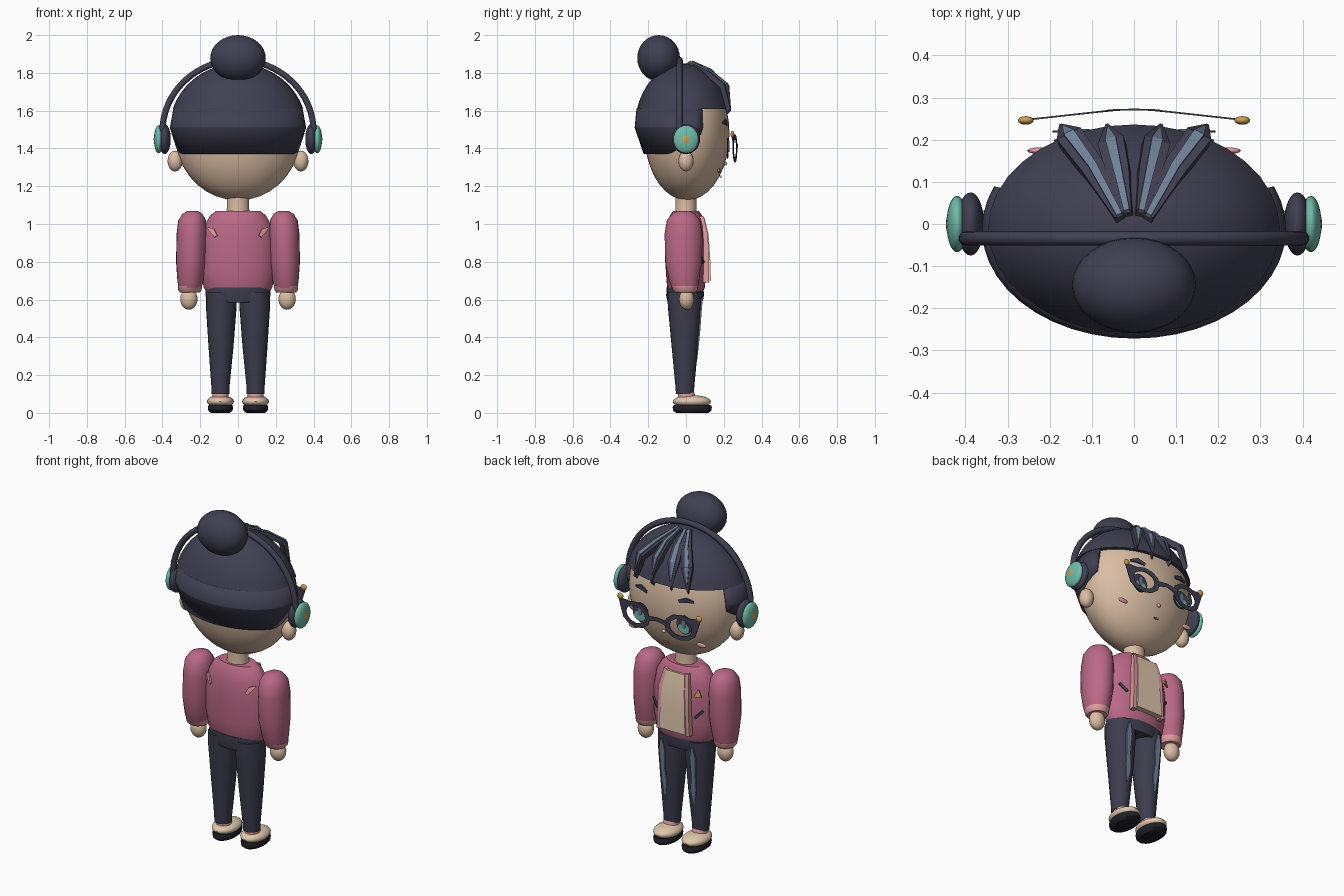
import bpy, bmesh, math
from mathutils import Vector

cube = bpy.data.objects.get("Cube")
if cube:
    bpy.data.objects.remove(cube, do_unlink=True)


def material(name, rgb):
    m = bpy.data.materials.new(name)
    m.use_nodes = True
    m.diffuse_color = (*rgb, 1)
    m.node_tree.nodes["Principled BSDF"].inputs["Base Color"].default_value = (*rgb, 1)
    return m


NAVY = material("navy hair", (.052, .05, .083))
PANTS = material("dark denim", (.045, .047, .073))
ROSE = material("rose jacket", (.49, .14, .235))
SKIN = material("warm skin", (.70, .51, .37))
CREAM = material("cream", (.74, .57, .41))
PINK = material("pale pink", (.73, .33, .34))
TEAL = material("teal", (.16, .50, .40))
GOLD = material("gold", (.60, .35, .09))
SLATE = material("slate blue", (.16, .22, .31))
BLACK = material("near black", (.014, .014, .022))


def finish(name, bm, mat, angle=40):
    bmesh.ops.recalc_face_normals(bm, faces=bm.faces)
    me = bpy.data.meshes.new(name)
    bm.to_mesh(me)
    bm.free()
    me.materials.append(mat)
    ob = bpy.data.objects.new(name, me)
    bpy.context.collection.objects.link(ob)
    bpy.ops.object.select_all(action='DESELECT')
    ob.select_set(True)
    bpy.context.view_layer.objects.active = ob
    bpy.ops.object.shade_smooth_by_angle(angle=math.radians(angle))
    return ob


def ellipsoid(name, centre, radii, mat, seg=28):
    bm = bmesh.new()
    bmesh.ops.create_uvsphere(bm, u_segments=seg, v_segments=seg // 2, radius=1)
    for v in bm.verts:
        v.co = Vector(c + a * r for c, a, r in zip(centre, v.co, radii))
    return finish(name, bm, mat)


def bridge(bm, a, b, closed=True):
    for i in range(len(a) if closed else len(a) - 1):
        j = (i + 1) % len(a)
        bm.faces.new((a[i], a[j], b[j], b[i]))


def loft(name, rings, mat, seg=24):
    """Closed stack of ellipses: (z, rx, ry, cx, cy)."""
    bm = bmesh.new()
    loops = []
    for z, rx, ry, cx, cy in rings:
        angles = [math.tau * i / seg for i in range(seg)]
        loops.append([bm.verts.new((cx + rx * math.cos(t), cy + ry * math.sin(t), z)) for t in angles])
    for a, b in zip(loops, loops[1:]):
        bridge(bm, a, b)
    bm.faces.new(loops[0])
    bm.faces.new(loops[-1])
    return finish(name, bm, mat)


def ribbon(name, points, widths, normal, mat, thick=.008):
    """Thin strip along points, with half widths, thickened inward."""
    bm = bmesh.new()
    pts, n = [Vector(p) for p in points], Vector(normal).normalized()
    loops = []
    for i, (p, w) in enumerate(zip(pts, widths)):
        tangent = pts[min(i + 1, len(pts) - 1)] - pts[max(i - 1, 0)]
        side = tangent.cross(n).normalized() * w
        loops.append([bm.verts.new(q) for q in (p + side, p - side, p - side - n * thick, p + side - n * thick)])
    for a, b in zip(loops, loops[1:]):
        bridge(bm, a, b)
    bm.faces.new(loops[0])
    bm.faces.new(loops[-1])
    return finish(name, bm, mat, 25)


def disc(name, centre, rx, rz, mat, n=16):
    bm = bmesh.new()
    x, y, z = centre
    loops = [[bm.verts.new((x + rx * math.cos(math.tau * i / n), d, z + rz * math.sin(math.tau * i / n)))
              for i in range(n)] for d in (y, y - .005)]
    bridge(bm, *loops)
    for l in loops:
        bm.faces.new(l)
    return finish(name, bm, mat)


# Head, neck and small facial features
ellipsoid("head", (0, .005, 1.48), (.335, .225, .355), SKIN, 36)
loft("neck", [(1.03, .065, .06, 0, 0), (1.09, .058, .055, 0, 0), (1.16, .06, .055, 0, 0)], SKIN)
ellipsoid("nose", (0, .205, 1.32), (.012, .012, .01), SKIN, 12)
disc("mouth", (0, .188, 1.25), .016, .006, ROSE)

# Upper hair cap, ending in a hard lower edge
cap = []
for i in range(10):
    t = math.radians(18 + i * 7.9)
    cap.append((1.5 + .35 * math.sin(t), .364 * math.cos(t), .261 * math.cos(t), 0, -.012))
loft("hair_cap", cap, NAVY, 36)

# Lower back hair, open at the face
bm = bmesh.new()
rows = []
for z, rx, ry in ((1.612, .342, .25), (1.51, .361, .26), (1.37, .322, .212)):
    row = []
    for i in range(29):
        t = math.radians(-203 + 226 * i / 28)
        lift = .13 * max(0, math.sin(t) + .35) if z < 1.4 else 0
        grow = 1 + lift * .6
        row.append(bm.verts.new((rx * grow * math.cos(t), ry * grow * math.sin(t) - .012, z + lift)))
    rows.append(row)
for a, b in zip(rows, rows[1:]):
    bridge(bm, a, b, False)
back_hair = finish("back_hair", bm, NAVY, 20)
shell = back_hair.modifiers.new("thickness", 'SOLIDIFY')
shell.thickness = .02
shell.offset = -1
ellipsoid("hair_bun", (0, -.145, 1.878), (.147, .113, .122), NAVY, 32)

# Headphone band
curve = bpy.data.curves.new("headphone_band", 'CURVE')
curve.dimensions = '3D'
curve.bevel_depth = .017
curve.bevel_resolution = 3
curve.use_fill_caps = True
spline = curve.splines.new('POLY')
spline.points.add(32)
for i, p in enumerate(spline.points):
    t = math.pi * i / 32
    p.co = (.4 * math.cos(t), -.034, 1.49 + .378 * math.sin(t), 1)
curve.materials.append(NAVY)
bpy.context.collection.objects.link(bpy.data.objects.new("headphone_band", curve))

# Jacket body, hips and front panel
loft("jacket", [(.64, .166, .09, 0, 0), (.665, .182, .1, 0, 0), (.75, .195, .107, 0, 0), (.9, .195, .11, 0, 0),
                (.99, .178, .102, 0, 0), (1.045, .148, .085, 0, 0), (1.07, .115, .068, 0, 0)], ROSE, 28)
loft("hips", [(.585, .158, .092, 0, -.005), (.62, .172, .1, 0, -.005), (.665, .17, .098, 0, -.005)], PANTS)
ribbon("shirt_panel", [(0, .098, 1.035), (0, .12, .94), (0, .128, .82), (0, .132, .70)],
       (.06, .072, .08, .085), (0, 1, 0), CREAM, .035)
ribbon("chest_badge", [(-.145, .092, .965), (-.145, .098, .925)], (.003, .022), (-.5, 1, 0), GOLD)


def eyeglass_rim(name, s):
    bm = bmesh.new()
    loops = []
    for depth in (0, -.004):
        for rx, rz, wing in ((.1, .075, 1.42), (.068, .05, 1)):
            loop = []
            for i in range(12):
                k = wing if i == 1 else 1
                t = math.tau * i / 12
                x = .147 + rx * k * math.cos(t)
                z = 1.4 + rz * (k + .45 * (k > 1)) * math.sin(t)
                loop.append(bm.verts.new((s * x, .272 - .11 * max(0, x - .05) + depth, z)))
            loops.append(loop)
    outer, inner, outer_back, inner_back = loops
    for a, b in ((outer, inner), (inner, inner_back), (inner_back, outer_back), (outer_back, outer)):
        bridge(bm, a, b)
    finish(name, bm, NAVY)


ribbon("eyeglass_bridge", [(-.06, .272, 1.405), (0, .274, 1.415), (.06, .272, 1.405)], (.014, .011, .014),
       (0, 1, 0), NAVY, .004)

# Everything that exists on both sides
for s, side in ((1, "left_"), (-1, "right_")):
    # Ears and headphone cups
    ellipsoid(side + "ear", (s * .333, 0, 1.333), (.04, .04, .055), SKIN, 20)
    ellipsoid(side + "ear_pad", (s * .388, 0, 1.45), (.032, .075, .08), NAVY)
    ellipsoid(side + "ear_cup", (s * .42, 0, 1.448), (.025, .067, .074), TEAL)
    ellipsoid(side + "ear_button", (s * .43, 0, 1.448), (.0165, .036, .038), GOLD, 20)

    # Eyes, brows, cheeks and eyeglasses
    disc(side + "eye", (s * .143, .222, 1.4), .05, .054, NAVY)
    disc(side + "iris", (s * .143, .226, 1.381), .037, .028, TEAL)
    disc(side + "eye_shine", (s * .143, .23, 1.41), .014, .03, SLATE)
    ribbon(side + "brow", [(s * .105, .22, 1.528), (s * .15, .212, 1.542), (s * .19, .2, 1.535)],
           (.009, .013, .005), (s * .35, 1, 0), NAVY)
    ellipsoid(side + "cheek", (s * .222, .174, 1.283), (.032, .008, .014), PINK, 16)
    eyeglass_rim(side + "eyeglass_rim", s)
    ellipsoid(side + "eyeglass_stud", (s * .257, .246, 1.475), (.019, .01, .018), GOLD, 16)

    # Fringe locks with pale highlights
    outer = [(.035, .02, 1.858), (.1, .14, 1.8), (.155, .215, 1.738), (.175, .237, 1.61)]
    inner = [(.018, .03, 1.858), (.04, .13, 1.813), (.056, .2, 1.738), (.065, .238, 1.6)]
    for label, path in (("outer_", outer), ("inner_", inner)):
        path = [Vector((s * x, y, z)) for x, y, z in path]
        ribbon(side + label + "lock", path, (.012, .028, .032, .003), (s * .25, .7, .7), NAVY, .03)
        shine = [p + Vector((0, .004, .006)) for p in path]
        shine[-1] = shine[-2].lerp(shine[-1], .7)
        ribbon(side + label + "highlight", shine, (.007, .01, .013, .002), (s * .25, .7, .7), SLATE, .009)

    # Sleeve, cuff and hand
    loft(side + "sleeve", [(1.07, .025, .03, s * .24, -.013), (1.055, .052, .06, s * .241, -.013),
                           (1.02, .073, .088, s * .243, -.013), (.95, .08, .1, s * .245, -.013),
                           (.8, .08, .098, s * .248, -.013), (.7, .069, .08, s * .252, -.01),
                           (.655, .06, .066, s * .254, -.006)], ROSE)
    loft(side + "cuff", [(.638, .053, .055, s * .255, -.004), (.648, .061, .065, s * .255, -.005),
                         (.672, .065, .071, s * .254, -.007)], PINK)
    ellipsoid(side + "hand", (s * .26, .003, .602), (.046, .04, .056), SKIN, 20)

    # Jacket trim, pockets and back slashes
    ribbon(side + "zip_edge", [(s * .068, .093, 1.04), (s * .083, .116, .94), (s * .09, .122, .82),
                               (s * .093, .121, .69)], (.012, .016, .011, .014), (0, 1, 0), PINK, .03)
    ribbon(side + "pocket", [(s * .125, .096, .795), (s * .165, .076, .84)], (.007, .007), (s * .6, 1, 0), NAVY)
    ribbon(side + "back_slash", [(s * .16, -.064, .98), (s * .138, -.082, .965), (s * .118, -.095, .935)],
           (.004, .013, .008), (s * .5, -1, .2), PINK)

    # Trouser leg with a faded stripe
    loft(side + "trouser_leg", [(.1, .047, .047, s * .093, -.006), (.14, .048, .05, s * .093, -.006),
                                (.35, .066, .07, s * .09, -.006), (.56, .081, .088, s * .0885, -.008),
                                (.64, .08, .091, s * .088, -.008)], PANTS)
    ribbon(side + "trouser_fade", [(s * .1, .089, .61), (s * .1, .084, .55), (s * .1, .076, .44),
                                   (s * .095, .068, .36), (s * .095, .058, .27)],
           (.006, .018, .013, .017, .003), (0, 1, 0), SLATE)

    # Sock, shoe and sole
    loft(side + "sock", [(.07, .042, .045, s * .093, .004), (.105, .042, .044, s * .093, .002),
                         (.122, .036, .037, s * .093, -.002)], PINK)
    ellipsoid(side + "shoe", (s * .093, .031, .06), (.071, .101, .034), CREAM, 24)
    loft(side + "sole", [(0, .05, .085, s * .093, .033), (.012, .064, .101, s * .093, .033),
                         (.03, .067, .104, s * .093, .033), (.042, .062, .097, s * .093, .033)], BLACK)
